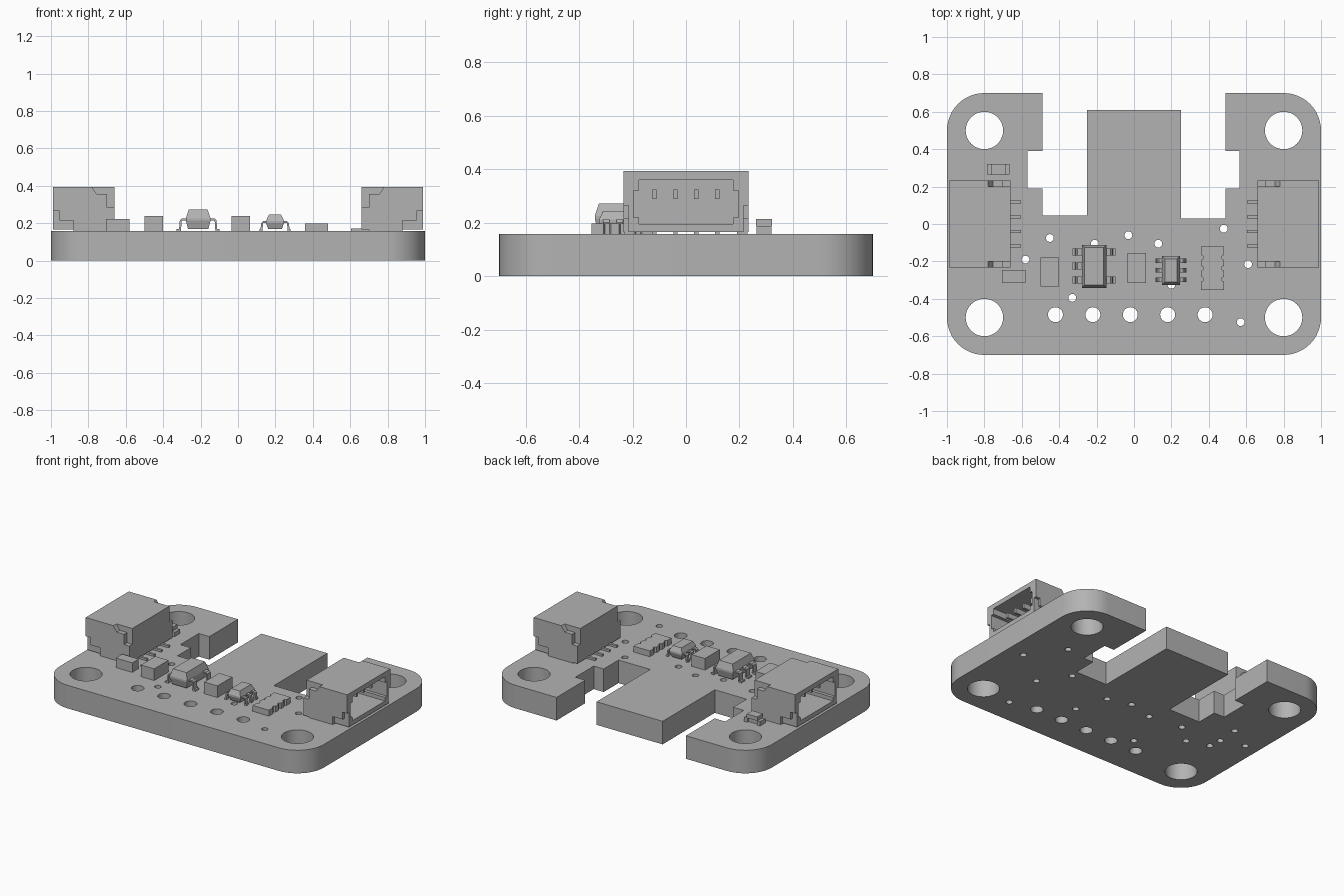
import bpy, bmesh, math
from mathutils import Vector

old = bpy.data.objects.get("Cube")
if old:
    bpy.data.objects.remove(old, do_unlink=True)

GREY = (0.45, 0.45, 0.45, 1)
mat = bpy.data.materials.new("plain grey")
mat.use_nodes = True
mat.diffuse_color = GREY
mat.node_tree.nodes["Principled BSDF"].inputs["Base Color"].default_value = GREY

TOP = 0.158  # upper face of the board


def finish(name, bm):
    bmesh.ops.recalc_face_normals(bm, faces=bm.faces)
    mesh = bpy.data.meshes.new(name)
    bm.to_mesh(mesh)
    bm.free()
    mesh.materials.append(mat)
    ob = bpy.data.objects.new(name, mesh)
    bpy.context.collection.objects.link(ob)
    return ob


def prism(name, axis, lo, hi, *loops):
    """Extrude an outline (further loops are holes) along an axis."""
    place = {"x": lambda a, b: Vector((lo, a, b)),
             "y": lambda a, b: Vector((a, lo, b)),
             "z": lambda a, b: Vector((a, b, lo))}[axis]
    direction = Vector([float(axis == c) for c in "xyz"])
    bm = bmesh.new()
    for loop in loops:
        vs = [bm.verts.new(place(a, b)) for a, b in loop]
        for i, v in enumerate(vs):
            bm.edges.new((vs[i - 1], v))
    bmesh.ops.triangle_fill(bm, edges=bm.edges[:], use_beauty=True, normal=direction)
    new = bmesh.ops.extrude_face_region(bm, geom=bm.faces[:])["geom"]
    moved = [g for g in new if isinstance(g, bmesh.types.BMVert)]
    bmesh.ops.translate(bm, verts=moved, vec=direction * (hi - lo))
    return finish(name, bm)


def rect(a0, a1, b0, b1):
    return [(a0, b0), (a1, b0), (a1, b1), (a0, b1)]


def box(name, x0, x1, y0, y1, z0, z1):
    return prism(name, "z", z0, z1, rect(x0, x1, y0, y1))


def arc(cx, cy, r, start, sweep, n):
    return [(cx + r * math.cos(math.radians(start + sweep * i / n)),
             cy + r * math.sin(math.radians(start + sweep * i / n))) for i in range(n + 1)]


def circle(cx, cy, r, n):
    return arc(cx, cy, r, 0, 360, n)[:-1]


# Board: rounded plate with a central tongue and two stepped slots
outline = arc(-0.8, 0.5, 0.2, 180, -90, 12)
outline += [(-0.49, 0.7), (-0.49, 0.39), (-0.57, 0.39), (-0.57, 0.19), (-0.49, 0.19),
            (-0.49, 0.045), (-0.25, 0.045), (-0.25, 0.61), (0.25, 0.61), (0.25, 0.03),
            (0.49, 0.03), (0.49, 0.19), (0.565, 0.19), (0.565, 0.39), (0.49, 0.39), (0.49, 0.7)]
outline += arc(0.8, 0.5, 0.2, 90, -90, 12)
outline += arc(0.8, -0.5, 0.2, 0, -90, 12)
outline += arc(-0.8, -0.5, 0.2, -90, -90, 12)

holes = [circle(sx * 0.8, sy * 0.5, 0.1, 40) for sx in (-1, 1) for sy in (-1, 1)]
holes += [circle(-0.42 + 0.2 * i, -0.485, 0.04, 24) for i in range(5)]
vias = [(-0.45, -0.075), (-0.03, -0.06), (0.13, -0.105), (0.48, -0.025), (-0.58, -0.19),
        (-0.33, -0.395), (0.57, -0.525), (0.61, -0.215), (-0.21, -0.105), (0.2, -0.325),
        (0.88, -0.02), (0.71, 0.21), (-0.73, -0.14), (-0.74, -0.05), (-0.73, 0.1), (-0.9, 0)]
holes += [circle(x, y, 0.021, 16) for x, y in vias]
board = prism("circuit_board", "z", 0, TOP, outline, *holes)
bpy.ops.object.select_all(action="DESELECT")
board.select_set(True)
bpy.context.view_layer.objects.active = board
bpy.ops.object.shade_smooth_by_angle()


# Side-entry cable sockets, mirrored left and right
def socket(side, s):
    name = side + "_socket_"
    inner, outer, z0, z1 = 0.66, 0.99, 0.165, 0.393

    def across(x):
        return s * x

    mouth = [(-0.175, 0.195), (0.175, 0.195), (0.175, 0.22), (0.197, 0.22),
             (0.197, 0.32), (0.175, 0.32), (0.175, 0.36), (-0.175, 0.36),
             (-0.175, 0.32), (-0.197, 0.32), (-0.197, 0.22), (-0.175, 0.22)]
    prism(name + "shell", "x", across(0.72), across(outer),
          rect(-0.2, 0.2, z0, z1), mouth)
    prism(name + "back", "x", across(inner), across(0.72), rect(-0.2, 0.2, z0, z1))

    # cheeks with a stepped upper recess, the outer layer also cut at the foot
    recess = [(0.78, z1), (0.755, 0.355), (0.7, 0.355), (0.7, 0.285), (inner, 0.285)]
    foot = [(inner, z0), (0.88, z0), (0.88, 0.215), (0.955, 0.215), (0.955, 0.265), (outer, 0.265)]
    plain = [(inner, z0), (outer, z0)]
    for end, e in (("front", -1), ("rear", 1)):
        for layer, base, y0, y1 in (("inner", plain, 0.2, 0.215), ("outer", foot, 0.215, 0.233)):
            pts = [(across(x), z) for x, z in base + [(outer, z1)] + recess]
            prism(name + end + "_cheek_" + layer, "y", e * y0, e * y1, pts)
        # solder tab under each cheek
        a, b = sorted((across(0.88), across(0.7)))
        c, d = sorted((e * 0.19, e * 0.23))
        box(name + end + "_tab", a, b, c, d, TOP, z0)

    # contacts inside the mouth and their tails on the board
    for i in range(4):
        y = -0.1175 + 0.078 * i
        a, b = sorted((across(0.72), across(0.93)))
        box(name + "contact", a, b, y - 0.008, y + 0.008, 0.29, 0.325)
        a, b = sorted((across(0.603), across(0.72)))
        box(name + "tail", a, b, y - 0.008, y + 0.008, TOP, 0.172)


socket("right", -1)
socket("left", 1)

# Plain chip parts
box("small_chip", -0.705, -0.58, -0.315, -0.245, TOP, 0.223)
box("left_capacitor", -0.5, -0.4, -0.335, -0.18, TOP, 0.238)
box("middle_capacitor", -0.035, 0.065, -0.315, -0.155, TOP, 0.238)


# Integrated circuits: drafted body with gull-wing legs
def chip(name, cx, cy, hx, hy, reach, top, legs, width):
    bm = bmesh.new()
    rings = []
    waist = (TOP + 0.01 + top) / 2
    for z, inset in ((TOP + 0.01, 0.012), (waist - 0.006, 0), (waist + 0.006, 0), (top, 0.015)):
        corners = rect(cx - hx + inset, cx + hx - inset, cy - hy + inset, cy + hy - inset)
        rings.append([bm.verts.new((x, y, z)) for x, y in corners])
    for low, high in zip(rings, rings[1:]):
        for i in range(4):
            bm.faces.new((low[i - 1], low[i], high[i], high[i - 1]))
    bm.faces.new(rings[0])
    bm.faces.new(rings[-1])
    finish(name + "_body", bm)
    t = 0.01
    knee = hx + (reach - hx) * 0.45
    path = [(hx - 0.01, waist + t / 2), (knee, waist + t / 2), (knee + t, waist - t / 2),
            (knee + 1.4 * t, TOP + t), (reach, TOP + t), (reach, TOP), (knee + 0.4 * t, TOP),
            (knee, waist - t / 2), (hx - 0.01, waist - t / 2)]
    for s, y in legs:
        prism(name + "_leg", "y", y - width / 2, y + width / 2,
              [(cx + s * x, z) for x, z in path])


chip("large_chip", -0.213, -0.226, 0.066, 0.115, 0.115, 0.272,
     [(-1, -0.15), (-1, -0.225), (-1, -0.3), (1, -0.15), (1, -0.3)], 0.038)
chip("six_leg_chip", 0.198, -0.248, 0.048, 0.077, 0.083, 0.245,
     [(s, y) for s in (-1, 1) for y in (-0.197, -0.248, -0.299)], 0.024)

# Resistor network with scalloped sides
edge = [(0.062, -0.117)]
for y in (-0.058, 0, 0.058):
    edge += [(0.062, y - 0.014), (0.05, y - 0.008), (0.05, y + 0.008), (0.062, y + 0.014)]
edge += [(0.062, 0.117)]
both = edge + [(-x, -y) for x, y in edge]
prism("resistor_network", "z", TOP, 0.198, [(0.42 + x, -0.237 + y) for x, y in both])

# Indicator lamp
box("lamp_base", -0.765, -0.685, 0.275, 0.307, TOP, 0.188)
box("lamp_lens", -0.765, -0.685, 0.262, 0.322, 0.188, 0.215)
for x in (-0.785, -0.69):
    box("lamp_terminal", x, x + 0.025, 0.264, 0.32, TOP, 0.188)
